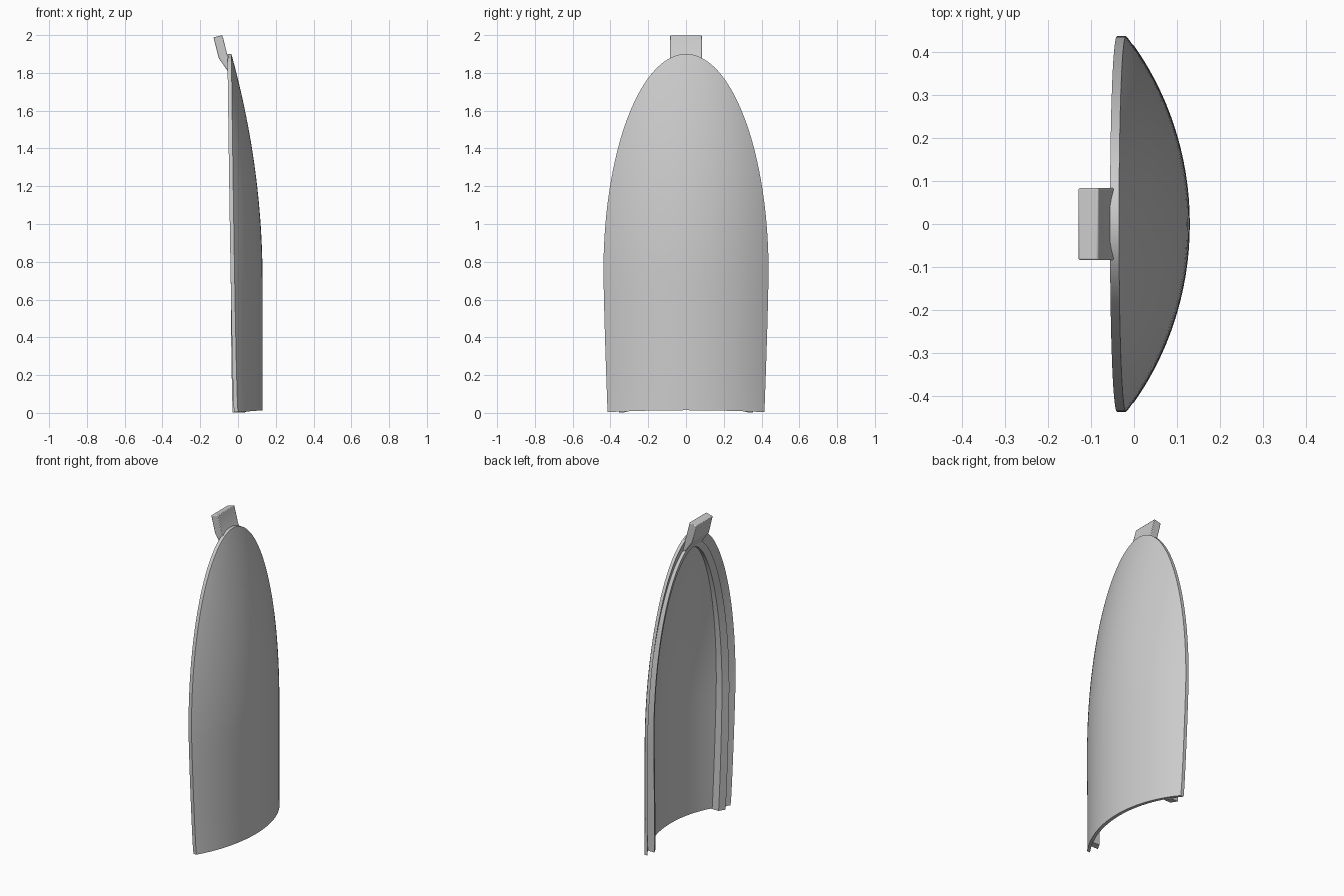
import bpy, bmesh, math

if "Cube" in bpy.data.objects:
    bpy.data.objects.remove(bpy.data.objects["Cube"])

WIDE, Z_WIDE, Z_TOP = 0.437, 0.75, 1.9   # widest half width, its height, arch apex
THICK = 0.021

grey = bpy.data.materials.new("plain_grey")
grey.diffuse_color = (0.6, 0.6, 0.6, 1)
grey.use_nodes = True
grey.node_tree.nodes["Principled BSDF"].inputs["Base Color"].default_value = grey.diffuse_color


def half_width(z):
    """Outline: half ellipse on top, gentle taper below."""
    if z >= Z_WIDE:
        t = min(1, (z - Z_WIDE) / (Z_TOP - Z_WIDE))
        return WIDE * math.sqrt(1 - t * t)
    return WIDE - 0.022 * ((Z_WIDE - z) / Z_WIDE) ** 1.3


def outer_x(u, z):
    """Outer surface: circular bow across, parabolic lean toward the apex."""
    centre = 0.13 - 0.165 * max(0, (z - 0.7) / 1.2) ** 2
    edge = -0.035 * (z / Z_TOP) ** 0.7
    r = 0.711
    bow = (r - math.sqrt(r * r - (u * WIDE) ** 2)) / 0.15
    return centre - (centre - edge) * bow


def inner_x(y, z):
    w = half_width(z)
    return outer_x(max(-1, min(1, y / w)) if w > 1e-5 else 0, z) - THICK


def finish(bm, name, angle):
    bmesh.ops.remove_doubles(bm, verts=bm.verts, dist=1e-5)
    bmesh.ops.recalc_face_normals(bm, faces=bm.faces)
    me = bpy.data.meshes.new(name)
    bm.to_mesh(me)
    bm.free()
    me.materials.append(grey)
    ob = bpy.data.objects.new(name, me)
    bpy.context.collection.objects.link(ob)
    bpy.ops.object.select_all(action='DESELECT')
    ob.select_set(True)
    bpy.context.view_layer.objects.active = ob
    bpy.ops.object.shade_smooth_by_angle(angle=math.radians(angle))
    return ob


def loft(bm, rings, closed):
    """Join equal rows of points with quads."""
    rows = [[bm.verts.new(p) for p in ring] for ring in rings]
    n = len(rows[0])
    for a, b in zip(rows, rows[1:]):
        for i in range(n if closed else n - 1):
            j = (i + 1) % n
            bm.faces.new((a[i], a[j], b[j], b[i]))
    return rows


# Curved shell: a bowed sheet extruded to its thickness
heights = [Z_WIDE * i / 14 for i in range(14)]
heights += [Z_WIDE + (Z_TOP - Z_WIDE) * math.sin(math.pi / 2 * i / 36) for i in range(37)]
COLS = 36
rings = []
for k, z in enumerate(heights):
    ring = []
    for i in range(COLS + 1):
        u = math.sin(math.pi / 2 * (2 * i / COLS - 1) * 0.8) / math.sin(math.pi * 0.4)
        lift = 0.004 + 0.010 * (1 - u * u) if k == 0 else 0
        ring.append((outer_x(u, z), u * half_width(z), z + lift))
    rings.append(ring)
bm = bmesh.new()
loft(bm, rings, False)
bmesh.ops.remove_doubles(bm, verts=bm.verts, dist=1e-5)
back = bmesh.ops.extrude_face_region(bm, geom=bm.faces[:], use_keep_orig=True)
bmesh.ops.translate(bm, vec=(-THICK, 0, 0),
                    verts=[g for g in back["geom"] if isinstance(g, bmesh.types.BMVert)])
finish(bm, "curved_shell", 35)

# Inner ridge: rectangular rib following the outline at an inset
path = [(half_width(z), z) for z in heights]
path += [(-y, z) for y, z in reversed(path[:-1])]


def inset(i, d):
    (y0, z0), (y1, z1) = path[max(0, i - 1)], path[min(len(path) - 1, i + 1)]
    ty, tz = y1 - y0, z1 - z0
    n = math.hypot(ty, tz)
    y, z = path[i]
    return y - tz / n * d, max(0.0, z + ty / n * d)


rings = []
for i in range(len(path)):
    ring = []
    for d, foot in ((0.06, True), (0.06, False), (0.10, False), (0.10, True)):
        y, z = inset(i, d)
        height = 0.045 - 0.028 * (z / Z_TOP) ** 2
        ring.append((inner_x(y, z) + (0.005 if foot else -height), y, z))
    rings.append(ring)
bm = bmesh.new()
rows = loft(bm, rings, True)
bm.faces.new(rows[0])
bm.faces.new(rows[-1])
finish(bm, "inner_ridge", 35)

# Top tab: bent side profile swept across the width
profile = [(-0.13, 1.988), (-0.083, 2.0), (-0.056, 1.895), (-0.038, 1.865),
           (-0.036, 1.80), (-0.055, 1.81), (-0.103, 1.88)]
bm = bmesh.new()
rows = loft(bm, [[(x, s * 0.084, z) for x, z in profile] for s in (-1, 1)], True)
bm.faces.new(rows[0])
bm.faces.new(rows[1])
tab = finish(bm, "top_tab", 20)
bev = tab.modifiers.new("soft_edges", 'BEVEL')
bev.width = 0.004
bev.segments = 2
bev.limit_method = 'ANGLE'
bev.angle_limit = math.radians(50)
